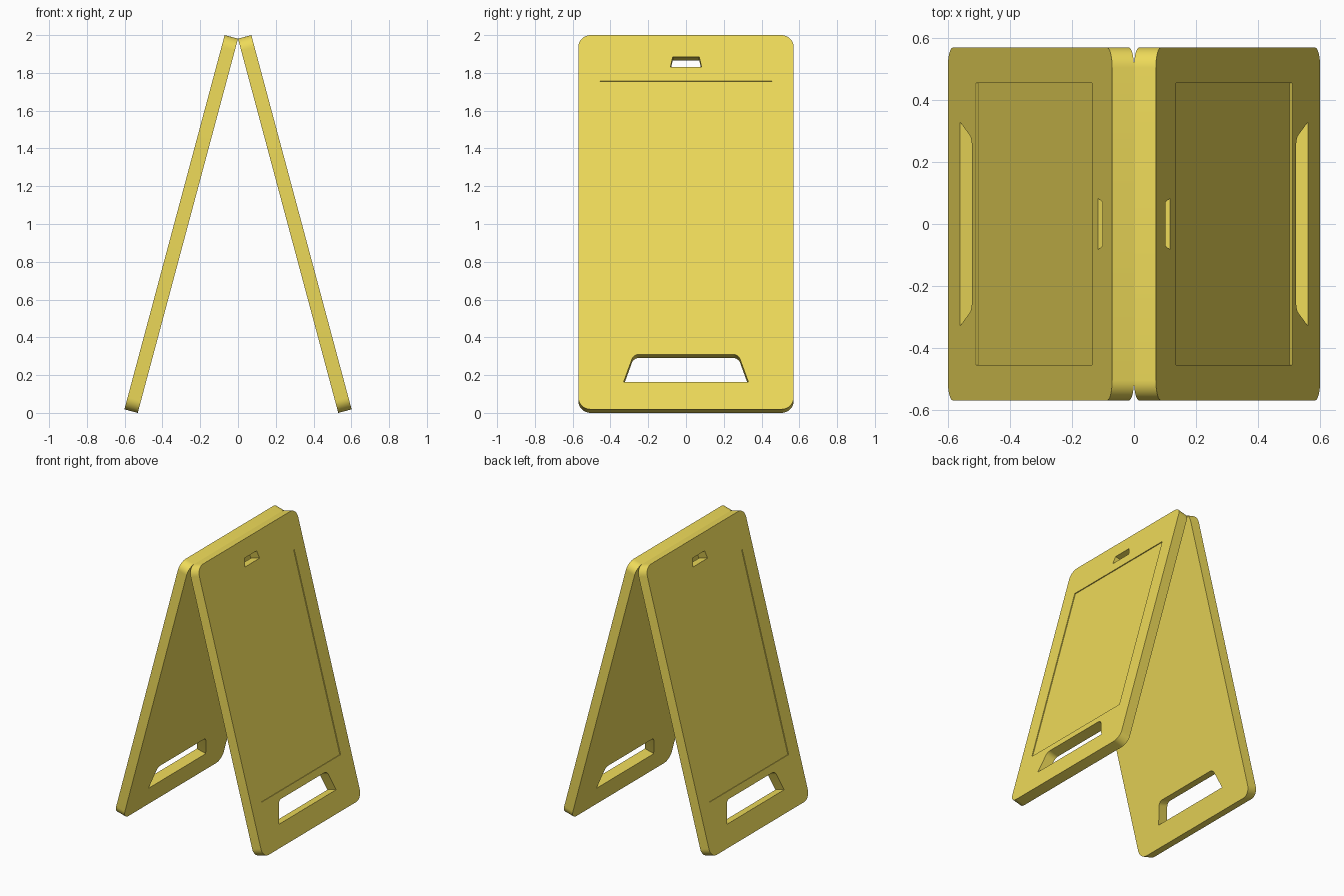
import bpy, bmesh, math
from mathutils import Vector, Matrix

if "Cube" in bpy.data.objects:
    bpy.data.objects.remove(bpy.data.objects["Cube"])

TILT = math.radians(15)
THICK = 0.073
LENGTH = (2.0 - THICK * math.sin(TILT)) / math.cos(TILT)

yellow = bpy.data.materials.new("yellow_plastic")
yellow.diffuse_color = (0.85, 0.7, 0.1, 1)
yellow.use_nodes = True
yellow.node_tree.nodes["Principled BSDF"].inputs["Base Color"].default_value = yellow.diffuse_color


def fillet(corners, steps=8):
    """Round each (y, height, radius) corner of a convex outline."""
    out = []
    n = len(corners)
    for i, (y, h, r) in enumerate(corners):
        p = Vector((y, h))
        if r == 0:
            out.append(p)
            continue
        a = (Vector(corners[i - 1][:2]) - p).normalized()
        b = (Vector(corners[(i + 1) % n][:2]) - p).normalized()
        half = a.angle(b) / 2
        centre = p + (a + b).normalized() * (r / math.sin(half))
        start = p + a * (r / math.tan(half)) - centre
        sweep = math.pi - 2 * half
        for k in range(steps + 1):
            t = sweep * k / steps
            c, s = math.cos(t), math.sin(t)
            out.append(centre + Vector((start.x * c - start.y * s,
                                        start.x * s + start.y * c)))
    return out


def prism(name, corners, x0, x1):
    """Counter-clockwise outline in the yz plane, extruded from x0 to x1."""
    bm = bmesh.new()
    face = bm.faces.new([bm.verts.new((x0, p.x, p.y)) for p in fillet(corners)])
    top = bmesh.ops.extrude_face_region(bm, geom=[face])["geom"]
    verts = [v for v in top if isinstance(v, bmesh.types.BMVert)]
    bmesh.ops.translate(bm, vec=(x1 - x0, 0, 0), verts=verts)
    bmesh.ops.recalc_face_normals(bm, faces=bm.faces)
    mesh = bpy.data.meshes.new(name)
    bm.to_mesh(mesh)
    bm.free()
    ob = bpy.data.objects.new(name, mesh)
    bpy.context.collection.objects.link(ob)
    return ob


def trapezoid(w0, w1, h0, h1, r0=0, r1=0):
    return [(-w0, h0, r0), (w0, h0, r0), (w1, h1, r1), (-w1, h1, r1)]


# Upright panel, outer face on x = 0
panel = prism("front_panel", trapezoid(0.57, 0.57, 0, LENGTH, 0.065, 0.065), -THICK, 0)
panel.data.materials.append(yellow)

# Foot opening, top hand slot and shallow poster recess
cutters = [
    prism("foot_cutter", trapezoid(0.33, 0.277, 0.151, 0.301, 0, 0.04), -0.2, 0.2),
    prism("slot_cutter", trapezoid(0.083, 0.07, 1.875, 1.932), -0.2, 0.2),
    prism("recess_cutter", trapezoid(0.455, 0.455, 0.353, 1.799), -0.006, 0.2),
]
bpy.context.view_layer.objects.active = panel
panel.select_set(True)
for cutter in cutters:
    mod = panel.modifiers.new("cut", "BOOLEAN")
    mod.operation = "DIFFERENCE"
    mod.solver = "EXACT"
    mod.object = cutter
    bpy.ops.object.modifier_apply(modifier=mod.name)
for cutter in cutters:
    bpy.data.objects.remove(cutter)
bpy.ops.object.shade_smooth_by_angle(angle=math.radians(30))

# Lean the panel so its inner top edge meets x = 0
foot = (LENGTH * math.sin(TILT) + THICK * math.cos(TILT), 0, THICK * math.sin(TILT))
panel.data.transform(Matrix.Translation(foot) @ Matrix.Rotation(-TILT, 4, "Y"))

# Opposite panel
back = panel.copy()
back.data = panel.data.copy()
back.name = "back_panel"
back.data.transform(Matrix.Rotation(math.pi, 4, "Z"))
bpy.context.collection.objects.link(back)
